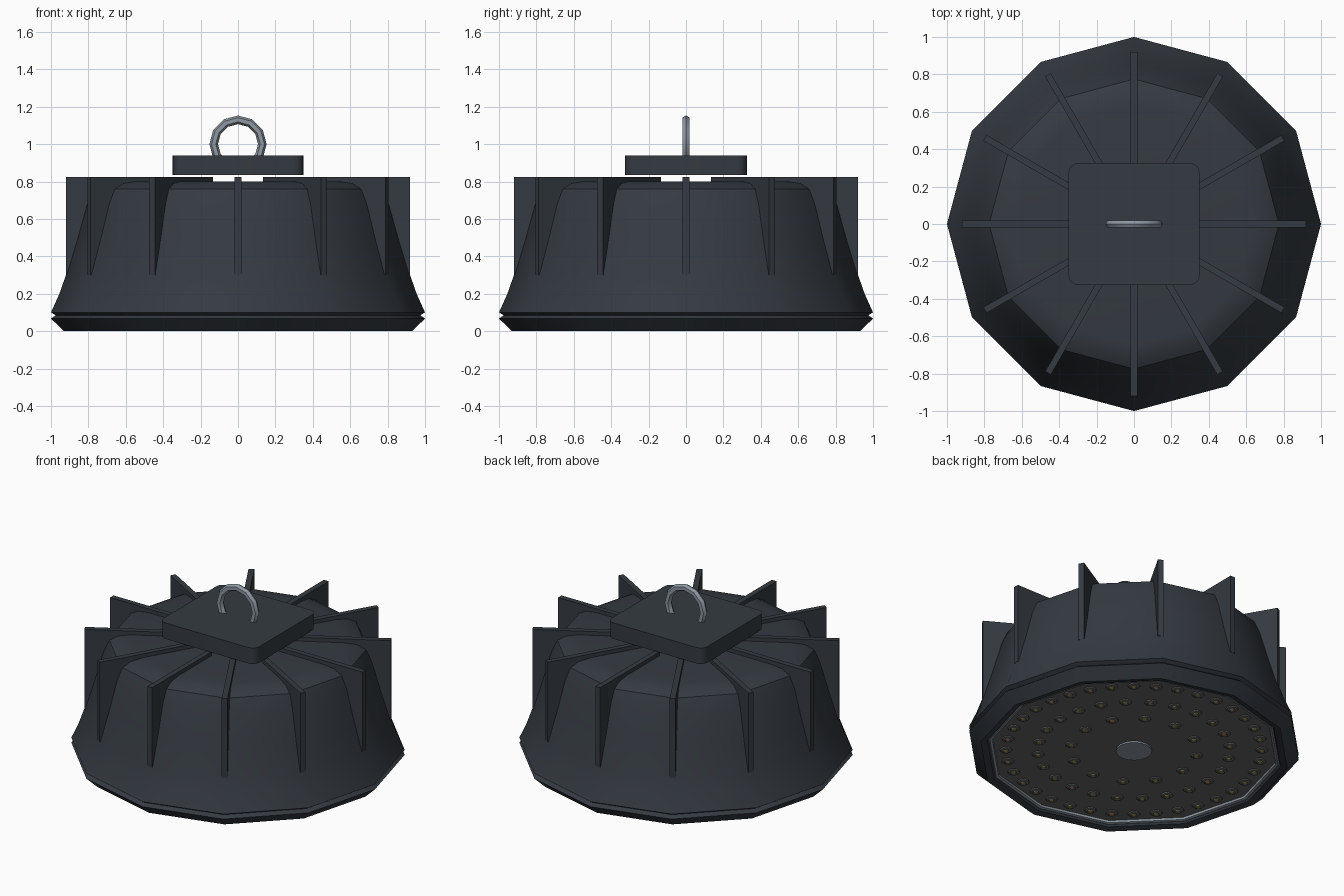
import bpy, bmesh, math
from mathutils import Matrix, Vector

if "Cube" in bpy.data.objects:
    bpy.data.objects.remove(bpy.data.objects["Cube"])


def material(name, rgb):
    m = bpy.data.materials.new(name)
    m.diffuse_color = (*rgb, 1)
    m.use_nodes = True
    m.node_tree.nodes["Principled BSDF"].inputs["Base Color"].default_value = m.diffuse_color
    return m


DARK = material("dark_paint", (0.035, 0.043, 0.054))
STEEL = material("steel", (0.27, 0.31, 0.36))
BOARD = material("board_grey", (0.13, 0.13, 0.13))
LAMP = material("lamp_yellow", (0.45, 0.36, 0.12))


def finish(name, bm, mat, smooth=None):
    bmesh.ops.recalc_face_normals(bm, faces=bm.faces)
    me = bpy.data.meshes.new(name)
    bm.to_mesh(me)
    bm.free()
    ob = bpy.data.objects.new(name, me)
    bpy.context.collection.objects.link(ob)
    me.materials.append(mat)
    if smooth:
        bpy.ops.object.select_all(action='DESELECT')
        ob.select_set(True)
        bpy.context.view_layer.objects.active = ob
        bpy.ops.object.shade_smooth_by_angle(angle=math.radians(smooth))
    return ob


def lathe(bm, profile, n=12, closed=False, cap_end=False, centre=(0, 0)):
    """Spin (radius, z) points into n-sided rings around centre."""
    cx, cy = centre
    rings = [[bm.verts.new((cx + r * math.cos(2 * math.pi * i / n),
                            cy + r * math.sin(2 * math.pi * i / n), z))
              for i in range(n)] for r, z in profile]
    pairs = list(zip(rings, rings[1:]))
    if closed:
        pairs.append((rings[-1], rings[0]))
    for a, b in pairs:
        for i in range(n):
            j = (i + 1) % n
            bm.faces.new((a[i], a[j], b[j], b[i]))
    if cap_end:
        bm.faces.new(rings[-1])


# Housing: rim lip, groove, flared wall, rounded shoulder, flat top
bm = bmesh.new()
lathe(bm, [(0.87, 0.04), (0.89, 0.01), (0.93, 0), (1.0, 0.067), (0.975, 0.085),
           (1.0, 0.1), (0.955, 0.2), (0.92, 0.3), (0.86, 0.5), (0.81, 0.68),
           (0.775, 0.76), (0.72, 0.79), (0.645, 0.8)], cap_end=True)
finish("housing", bm, DARK, 35)

# Twelve cooling fins
bm = bmesh.new()
outline = [(0.92, 0.3), (0.92, 0.825), (0.3, 0.825), (0.3, 0.78),
           (0.64, 0.78), (0.75, 0.7), (0.87, 0.3)]
T = 0.0175
for k in range(12):
    rot = Matrix.Rotation(k * math.pi / 6, 3, 'Z')
    a, b = [[bm.verts.new(rot @ Vector((r, s, z))) for r, z in outline] for s in (-T, T)]
    bm.faces.new(a)
    bm.faces.new(b)
    for i in range(len(a)):
        j = (i + 1) % len(a)
        bm.faces.new((a[i], a[j], b[j], b[i]))
finish("cooling_fins", bm, DARK)

# Driver box with rounded vertical corners
bm = bmesh.new()
bmesh.ops.create_cube(bm, size=1, matrix=Matrix.Translation((0, 0, 0.8875))
                      @ Matrix.Diagonal((0.7, 0.65, 0.105, 1)))
upright = [e for e in bm.edges if abs(e.verts[0].co.z - e.verts[1].co.z) > 0.05]
bmesh.ops.bevel(bm, geom=upright, offset=0.05, segments=4, profile=0.5, affect='EDGES')
finish("driver_box", bm, DARK, 30)

# Hanging ring
bpy.ops.mesh.primitive_torus_add(major_segments=12, minor_segments=6, major_radius=0.13,
                                 minor_radius=0.023, location=(0, 0, 1.0),
                                 rotation=(math.pi / 2, 0, 0))
ring = bpy.context.object
ring.name = "hanging_ring"
ring.data.materials.append(STEEL)
bpy.ops.object.shade_smooth_by_angle(angle=math.radians(35))

# Steel trim around the light board
bm = bmesh.new()
lathe(bm, [(0.855, 0.045), (0.86, 0.022), (0.875, 0.018), (0.89, 0.025), (0.89, 0.045)],
      closed=True)
finish("trim_ring", bm, STEEL, 35)

# Light board
bm = bmesh.new()
lathe(bm, [(0.87, 0.05), (0.87, 0.035)], cap_end=True)
finish("light_board", bm, BOARD)

# Centre cap
bm = bmesh.new()
lathe(bm, [(0.107, 0.036), (0.107, 0.025)], n=24, cap_end=True)
finish("centre_cap", bm, STEEL, 30)

# Three rings of small lamps: bezel and lens
bezels, lenses = bmesh.new(), bmesh.new()
for radius, count in ((0.38, 12), (0.575, 24), (0.765, 36)):
    for i in range(count):
        t = 2 * math.pi * i / count
        c = (radius * math.cos(t), radius * math.sin(t))
        lathe(bezels, [(0.038, 0.036), (0.034, 0.029), (0.02, 0.025), (0.016, 0.03)],
              n=12, centre=c)
        lathe(lenses, [(0.017, 0.034), (0.013, 0.024)], n=8, cap_end=True, centre=c)
finish("lamp_bezels", bezels, BOARD, 35)
finish("lamp_lenses", lenses, LAMP, 35)
